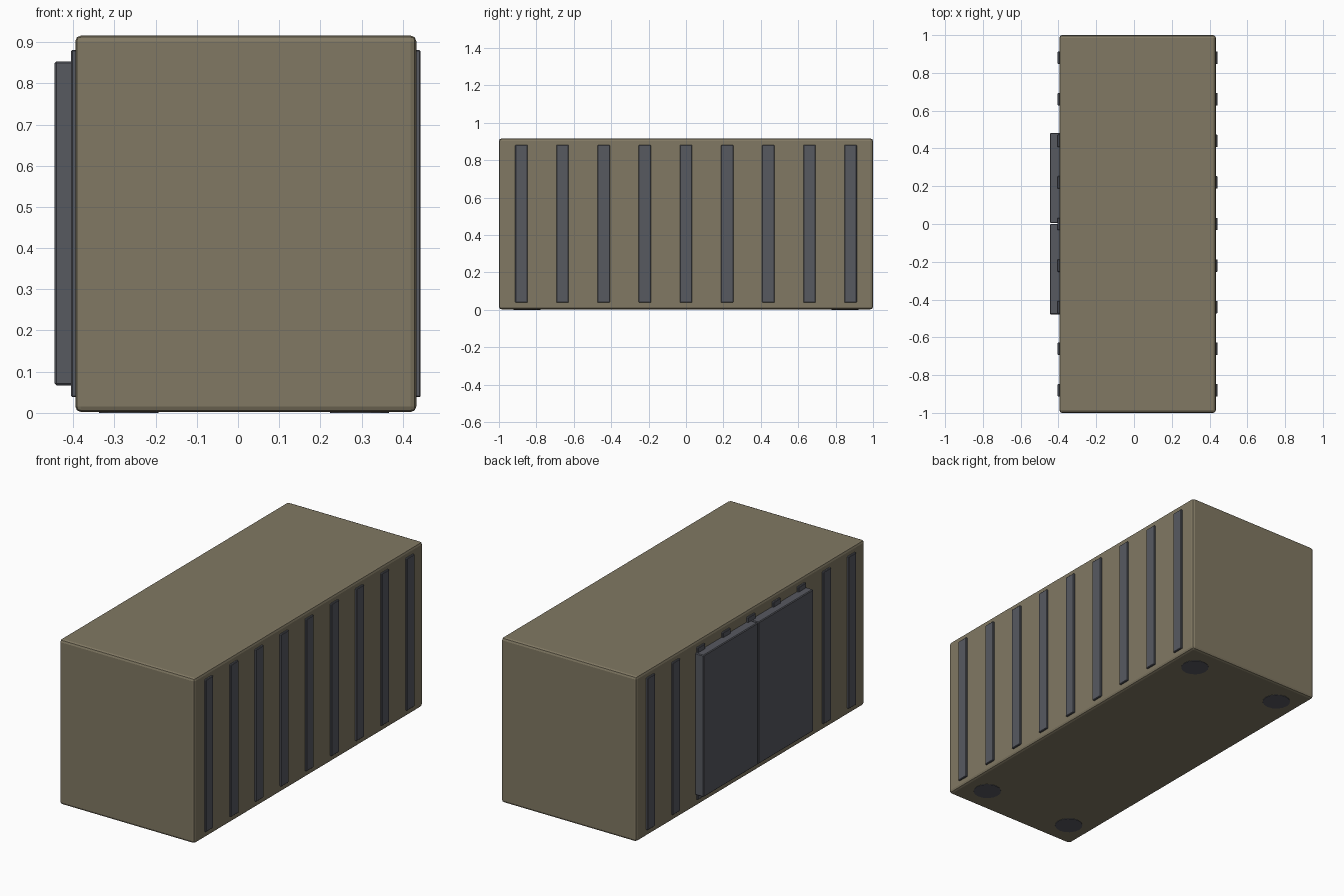
import bpy
import bmesh
from mathutils import Matrix, Vector

cube = bpy.data.objects.get("Cube")
if cube:
    bpy.data.objects.remove(cube, do_unlink=True)


def make_material(name, rgb):
    mat = bpy.data.materials.new(name)
    mat.use_nodes = True
    color = (*rgb, 1.0)
    mat.diffuse_color = color
    mat.node_tree.nodes["Principled BSDF"].inputs["Base Color"].default_value = color
    return mat


olive = make_material("olive drab paint", (0.22, 0.19, 0.125))
steel = make_material("dark grey steel", (0.095, 0.10, 0.118))


def add_object(name, bm, mat):
    mesh = bpy.data.meshes.new(name)
    bm.to_mesh(mesh)
    bm.free()
    mesh.materials.append(mat)
    obj = bpy.data.objects.new(name, mesh)
    bpy.context.collection.objects.link(obj)
    return obj


def add_box(name, low, high, mat, bevel, segments=1):
    low, high = Vector(low), Vector(high)
    bm = bmesh.new()
    place = Matrix.Translation((low + high) / 2) @ Matrix.Diagonal((*(high - low), 1))
    bmesh.ops.create_cube(bm, size=1, matrix=place)
    obj = add_object(name, bm, mat)
    mod = obj.modifiers.new("edge bevel", "BEVEL")
    mod.width = bevel
    mod.segments = segments
    return obj


# Container body, slightly raised on its feet
LEFT, RIGHT = 0.433, -0.395
add_box("container_body", (RIGHT, -1, 0.002), (LEFT, 1, 0.916), olive, 0.014, 2)

# Vertical ribs along both long sides
for side, wall, out in (("left", LEFT, 1), ("right", RIGHT, -1)):
    for i in range(9):
        y = (i - 4) * 0.22
        xs = sorted((wall - out * 0.02, wall + out * 0.01))
        add_box(f"{side}_rib_{i + 1}", (xs[0], y - 0.033, 0.038),
                (xs[1], y + 0.033, 0.881), steel, 0.003)

# Pair of cargo doors on the right side
for name, y0, y1 in (("front_door", -0.478, 0.001), ("rear_door", 0.005, 0.482)):
    add_box(name, (-0.445, y0, 0.067), (RIGHT + 0.005, y1, 0.853), steel, 0.004)

# Round feet under the corners
for end, y in (("front", -0.85), ("rear", 0.85)):
    for side, x in (("left", 0.295), ("right", -0.265)):
        bm = bmesh.new()
        bmesh.ops.create_cone(bm, cap_ends=True, segments=16, radius1=0.072,
                              radius2=0.072, depth=0.02,
                              matrix=Matrix.Translation((x, y, 0.01)))
        add_object(f"{end}_{side}_foot", bm, steel)
